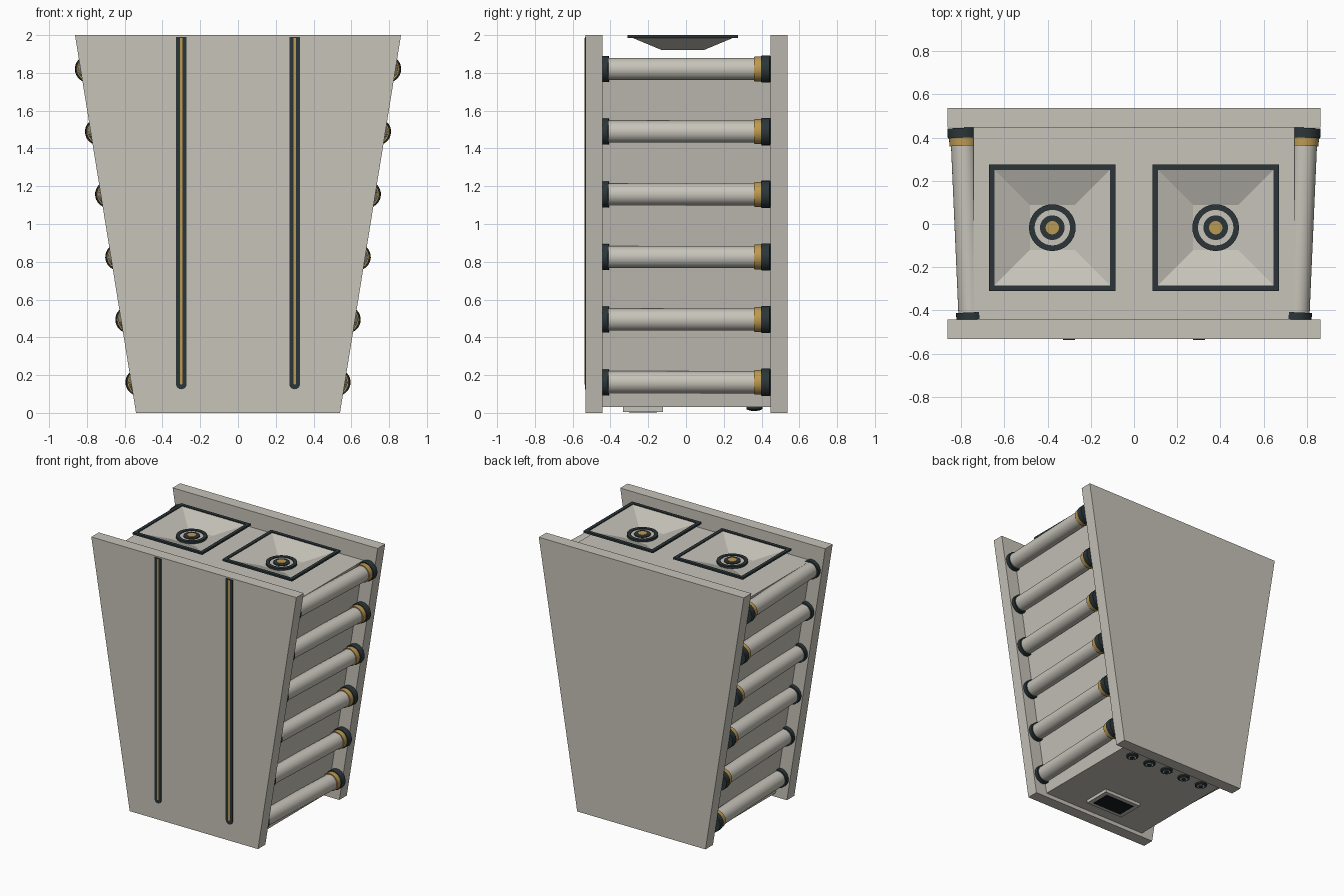
import bpy, bmesh, math
from mathutils import Vector, Matrix

if "Cube" in bpy.data.objects:
    bpy.data.objects.remove(bpy.data.objects["Cube"])


def material(name, color):
    m = bpy.data.materials.new(name)
    m.diffuse_color = (*color, 1)
    m.use_nodes = True
    m.node_tree.nodes["Principled BSDF"].inputs["Base Color"].default_value = m.diffuse_color
    return m


SHELL = material("warm grey shell", (0.565, 0.546, 0.485))
DARK = material("dark slate", (0.024, 0.036, 0.040))
GOLD = material("brass", (0.50, 0.32, 0.085))
BLACK = material("black glass", (0.008, 0.011, 0.012))
ALL = [SHELL, DARK, GOLD, BLACK]


def finish(bm, name, mats, smooth=False):
    bmesh.ops.recalc_face_normals(bm, faces=bm.faces[:])
    me = bpy.data.meshes.new(name)
    bm.to_mesh(me)
    bm.free()
    for m in mats:
        me.materials.append(m)
    ob = bpy.data.objects.new(name, me)
    bpy.context.collection.objects.link(ob)
    if smooth:
        bpy.ops.object.select_all(action='DESELECT')
        ob.select_set(True)
        bpy.context.view_layer.objects.active = ob
        bpy.ops.object.shade_smooth_by_angle(angle=math.radians(35))
    return ob


def slab(name, outline, y0, y1, mat):
    """Extrude an x-z outline from y0 to y1."""
    bm = bmesh.new()
    face = bm.faces.new([bm.verts.new((x, y0, z)) for x, z in outline])
    ext = bmesh.ops.extrude_face_region(bm, geom=[face])
    verts = [v for v in ext["geom"] if isinstance(v, bmesh.types.BMVert)]
    bmesh.ops.translate(bm, vec=(0, y1 - y0, 0), verts=verts)
    return finish(bm, name, [mat])


def box(name, x, y, z0, z1, hx, hy, mat):
    return slab(name, [(x - hx, z0), (x + hx, z0), (x + hx, z1), (x - hx, z1)],
                y - hy, y + hy, mat)


def square_rings(name, cx, cy, rings, mat, closed):
    """Bridge square loops (half size, z); closed joins last to first."""
    bm = bmesh.new()
    loops = [[bm.verts.new((cx + a * h, cy + b * h, z))
              for a, b in ((-1, -1), (1, -1), (1, 1), (-1, 1))] for h, z in rings]
    pairs = list(zip(loops, loops[1:]))
    if closed:
        pairs.append((loops[-1], loops[0]))
    else:
        bm.faces.new(loops[0])
        bm.faces.new(loops[-1])
    for p, q in pairs:
        for i in range(4):
            j = (i + 1) % 4
            bm.faces.new((p[i], p[j], q[j], q[i]))
    return finish(bm, name, [mat])


def lathe(name, start, direction, profile, sides=32):
    """Revolve (radius, height, material index of the next band) about an axis."""
    bm = bmesh.new()
    loops = [[bm.verts.new((r * math.cos(t), r * math.sin(t), h))
              for t in (2 * math.pi * k / sides for k in range(sides))]
             for r, h, _ in profile]
    for n, (p, q) in enumerate(zip(loops, loops[1:])):
        for i in range(sides):
            j = (i + 1) % sides
            bm.faces.new((p[i], p[j], q[j], q[i])).material_index = profile[n][2]
    bm.faces.new(loops[0]).material_index = profile[0][2]
    bm.faces.new(loops[-1]).material_index = profile[-1][2]
    turn = Vector((0, 0, 1)).rotation_difference(Vector(direction)).to_matrix().to_4x4()
    bm.transform(Matrix.Translation(start) @ turn)
    return finish(bm, name, ALL, smooth=True)


def edge(z):
    """Half width of the tapered panels at height z."""
    return 0.54 + 0.1615 * z


def trapezoid(z0, z1, inset):
    a, b = edge(z0) - inset, edge(z1) - inset
    return [(-a, z0), (a, z0), (b, z1), (-b, z1)]


# Tapered end panels and inset core
slab("front_panel", trapezoid(0, 2, 0), -0.531, -0.442, SHELL)
slab("back_panel", trapezoid(0, 2, 0), 0.447, 0.537, SHELL)
slab("core", trapezoid(0.03, 1.878, 0.1), -0.442, 0.447, SHELL)


# Front trim strips with rounded lower ends and brass centre lines
def strip(name, x, half, z0, z1, y0, y1, mat):
    arc = [(x + half * math.cos(t), z0 + half + half * math.sin(t))
           for t in (math.pi + math.pi * k / 12 for k in range(13))]
    slab(name, arc + [(x + half, z1), (x - half, z1)], y0, y1, mat)


for s in (-1, 1):
    strip("trim_strip", s * 0.3, 0.028, 0.125, 1.99, -0.536, -0.531, DARK)
    strip("trim_line", s * 0.3, 0.007, 0.15, 1.985, -0.5375, -0.536, GOLD)

# Side tubes with dark end caps and brass collars
for s in (-1, 1):
    for i in range(6):
        z = 0.162 + 0.3317 * i
        a = Vector((s * (edge(z) - 0.081), -0.442, z))
        b = Vector((s * (edge(z) - 0.042), 0.449, z))
        lathe("side_tube", a, b - a, [
            (0.069, 0, 1), (0.069, 0.033, 1), (0.0585, 0.033, 0),
            (0.0585, 0.805, 2), (0.066, 0.805, 2), (0.066, 0.842, 1),
            (0.072, 0.842, 1), (0.072, 0.888, 1)])

# Square horns on top, each with a frame and a round driver
for s in (-1, 1):
    cx, cy = s * 0.378, -0.017
    square_rings("horn", cx, cy, [(0.112, 1.921), (0.268, 1.986), (0.268, 1.994),
                                  (0.104, 1.93)], SHELL, False)
    square_rings("horn_frame", cx, cy, [(0.293, 1.986), (0.293, 2.0), (0.267, 2.0),
                                        (0.267, 1.986)], DARK, True)
    lathe("horn_driver", (cx, cy, 1.922), (0, 0, 1), [
        (0.108, 0, 1), (0.108, 0.024, 1), (0.082, 0.024, 1), (0.082, 0.018, 0),
        (0.057, 0.018, 1), (0.057, 0.024, 1), (0.031, 0.024, 2), (0.031, 0.028, 2)])

# Underside display plate
box("display_bezel", 0, -0.228, 0.006, 0.031, 0.16, 0.105, SHELL)
box("display_screen", 0, -0.228, 0.003, 0.007, 0.125, 0.075, BLACK)

# Row of underside knobs
for i in range(-2, 3):
    lathe("knob", (i * 0.16, 0.362, 0.031), (0, 0, -1), [
        (0.043, 0, 1), (0.043, 0.011, 1), (0.027, 0.018, 0),
        (0.017, 0.018, 1), (0.017, 0.021, 1)])
